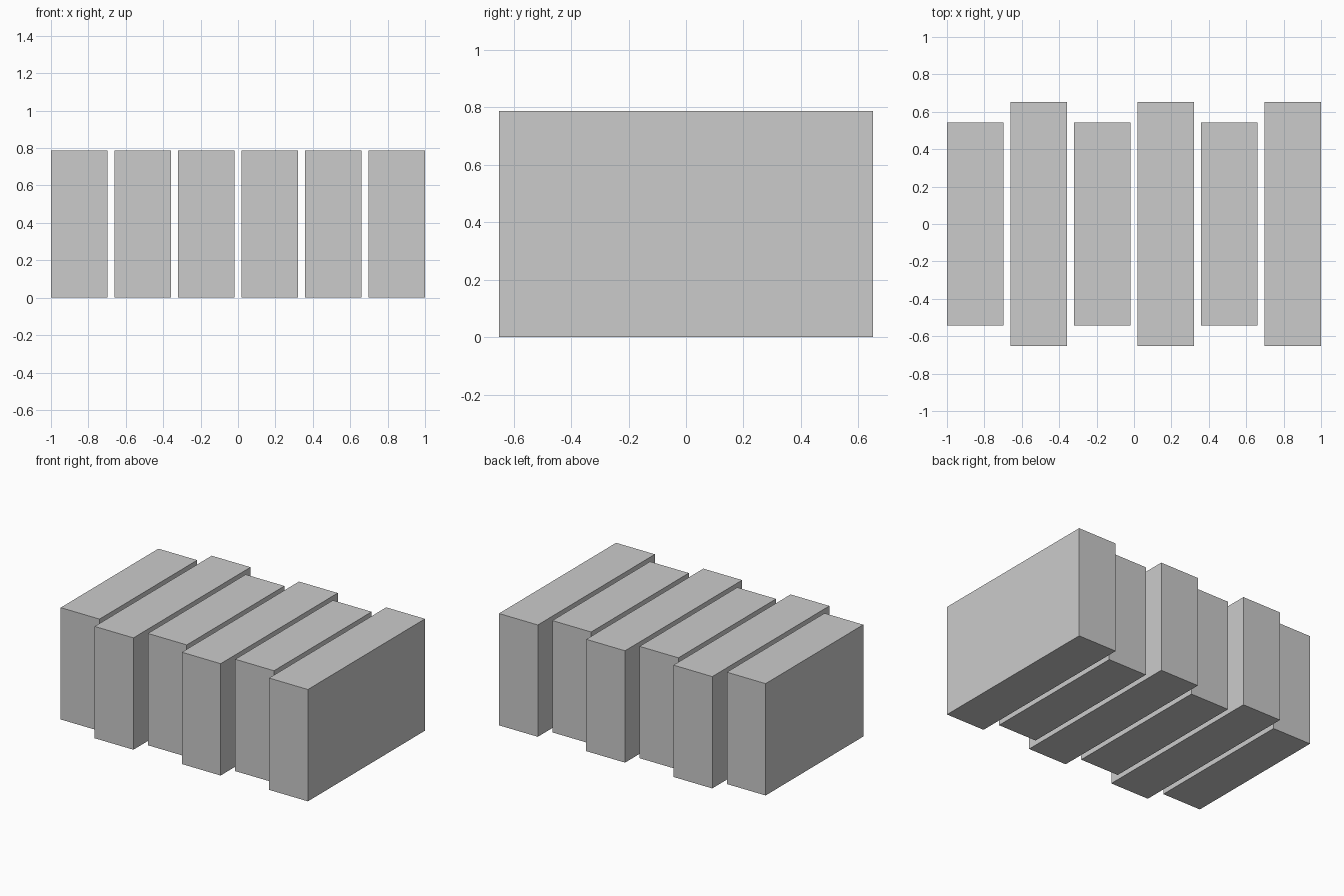
import bpy

if "Cube" in bpy.data.objects:
    bpy.data.objects.remove(bpy.data.objects["Cube"])

COUNT = 6
WIDTH = 0.302
HEIGHT = 0.787
PITCH = (2.0 - WIDTH) / (COUNT - 1)
SHORT_DEPTH, LONG_DEPTH = 1.086, 1.302


def add_block(name, x, depth):
    bpy.ops.mesh.primitive_cube_add(size=1, location=(x, 0, HEIGHT / 2))
    block = bpy.context.object
    block.name = name
    block.scale = (WIDTH, depth, HEIGHT)
    bpy.ops.object.transform_apply(location=False, rotation=False, scale=True)


# Row of upright slabs, alternating short and long
for i in range(COUNT):
    kind, depth = ("long", LONG_DEPTH) if i % 2 else ("short", SHORT_DEPTH)
    add_block(f"{kind}_slab_{i + 1}", -1 + WIDTH / 2 + i * PITCH, depth)
